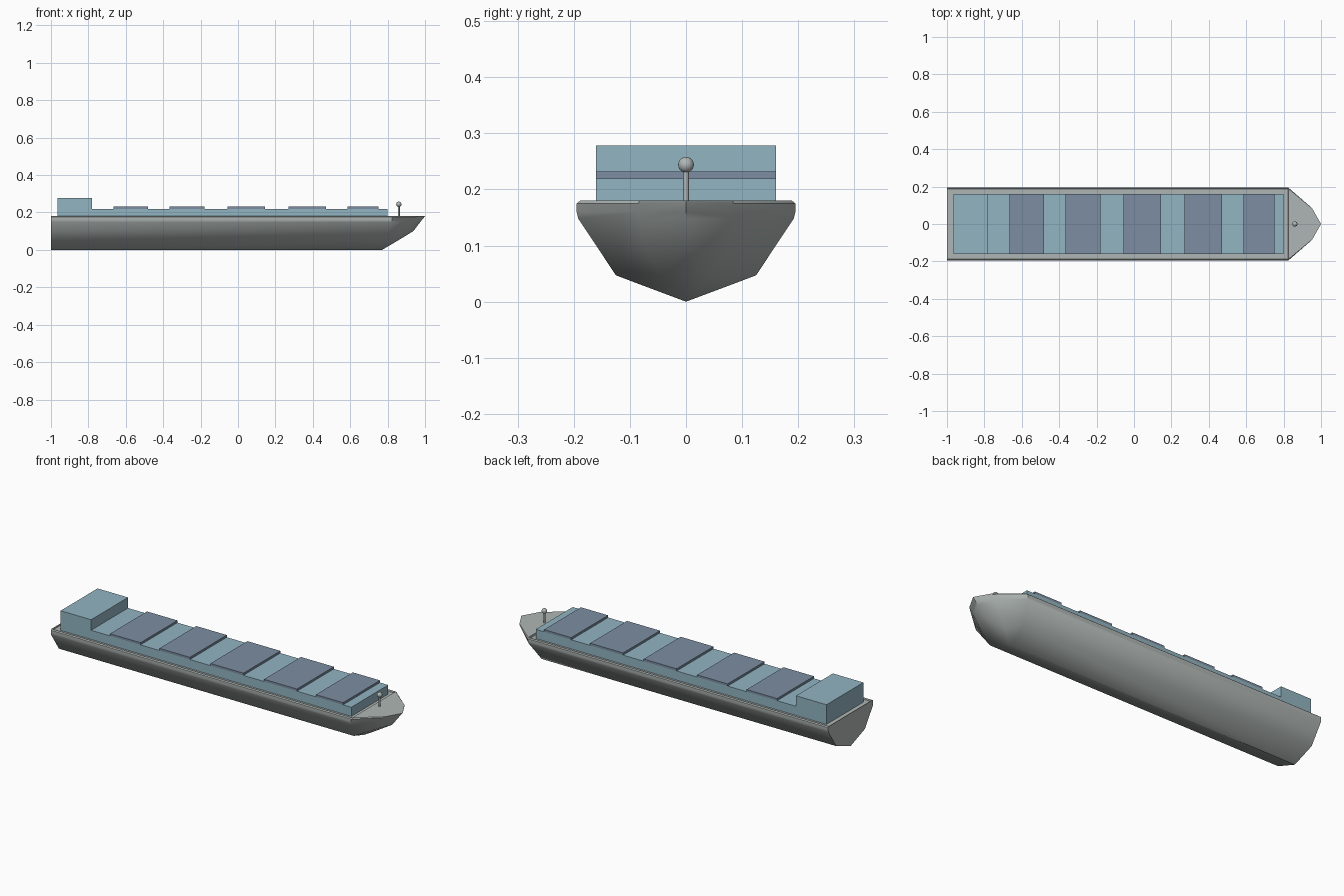
import bpy, bmesh, math

if "Cube" in bpy.data.objects:
    bpy.data.objects.remove(bpy.data.objects["Cube"])

def material(name, rgb):
    m = bpy.data.materials.new(name)
    m.diffuse_color = (*rgb, 1)
    m.use_nodes = True
    m.node_tree.nodes["Principled BSDF"].inputs["Base Color"].default_value = m.diffuse_color
    return m

GREY = material("hull grey", (0.43, 0.47, 0.46))
BLUE = material("pale blue", (0.29, 0.46, 0.54))
SLATE = material("slate blue", (0.20, 0.27, 0.36))

def add_object(name, bm, mat, smooth=None):
    me = bpy.data.meshes.new(name)
    bm.to_mesh(me)
    bm.free()
    ob = bpy.data.objects.new(name, me)
    bpy.context.collection.objects.link(ob)
    me.materials.append(mat)
    if smooth:
        bpy.context.view_layer.objects.active = ob
        ob.select_set(True)
        bpy.ops.object.shade_smooth_by_angle(angle=math.radians(smooth))
        ob.select_set(False)
    return ob

def box(name, x0, x1, hy, z0, z1, mat):
    bm = bmesh.new()
    bmesh.ops.create_cube(bm, size=1)
    for v in bm.verts:
        v.co = ((x0 + x1) / 2 + v.co.x * (x1 - x0), v.co.y * 2 * hy,
                (z0 + z1) / 2 + v.co.z * (z1 - z0))
    return add_object(name, bm, mat)

# Hull: half sections (keel to rail) at stern, shoulder, bow cheek and stem
section = [(0, 0), (.125, .047), (.16, .10), (.192, .148), (.195, .16), (.195, .175), (.189, .18)]
stern = [(-1, y, z) for y, z in section]
shoulder = [(x, y, z) for x, (y, z) in zip((.77, .79, .805, .82, .823, .825, .825), section)]
cheek = [(.77, 0, 0), (.835, .04, .047), (.905, .078, .10), (.935, .083, .148),
         (.942, .084, .16), (.952, .085, .175), (.953, .083, .18)]
stem = [(.77, 0, 0), (.85, 0, .047), (.937, 0, .10), (.974, 0, .148),
        (.983, 0, .16), (.996, 0, .175), (1, 0, .18)]

bm = bmesh.new()
cols = {}
for side in (1, -1):
    cols[side] = [[bm.verts.new((x, y * side, z)) for x, y, z in c]
                  for c in (stern, shoulder, cheek, stem)]
    for a, b in zip(cols[side], cols[side][1:]):
        for i in range(len(section) - 1):
            bm.faces.new((a[i], b[i], b[i + 1], a[i + 1]))
L, R = cols[1], cols[-1]
bm.faces.new(L[0][::-1] + R[0][1:])                                    # transom
deck = bm.faces.new((R[0][-1], R[1][-1], L[1][-1], L[0][-1]))
bm.faces.new((R[1][-1], R[2][-1], R[3][-1], L[2][-1], L[1][-1]))       # foredeck
# Recessed deck inside a low rail
bmesh.ops.inset_individual(bm, faces=[deck], thickness=.014)
bmesh.ops.inset_individual(bm, faces=[deck], thickness=.001, depth=0)
for v in deck.verts:
    v.co.z -= .01
bmesh.ops.remove_doubles(bm, verts=bm.verts, dist=1e-5)
bmesh.ops.recalc_face_normals(bm, faces=bm.faces)
add_object("hull", bm, GREY, 40)

# Cargo hold, bridge house at the stern, and hatch covers
box("cargo_hold", -.965, .80, .16, .17, .22, BLUE)
box("bridge_house", -.965, -.78, .16, .22, .278, BLUE)
for i, (a, b) in enumerate(((-.665, -.48), (-.365, -.18), (-.055, .145), (.27, .47), (.585, .75))):
    box(f"hatch_cover_{i + 1}", a, b, .16, .22, .232, SLATE)

# Foremast with ball light
bm = bmesh.new()
r = bmesh.ops.create_cone(bm, segments=16, radius1=.005, radius2=.005, depth=.065, cap_ends=True)
bmesh.ops.translate(bm, verts=r["verts"], vec=(.86, 0, .2075))
r = bmesh.ops.create_uvsphere(bm, u_segments=20, v_segments=12, radius=.014)
bmesh.ops.translate(bm, verts=r["verts"], vec=(.86, 0, .244))
add_object("foremast", bm, GREY, 40)
